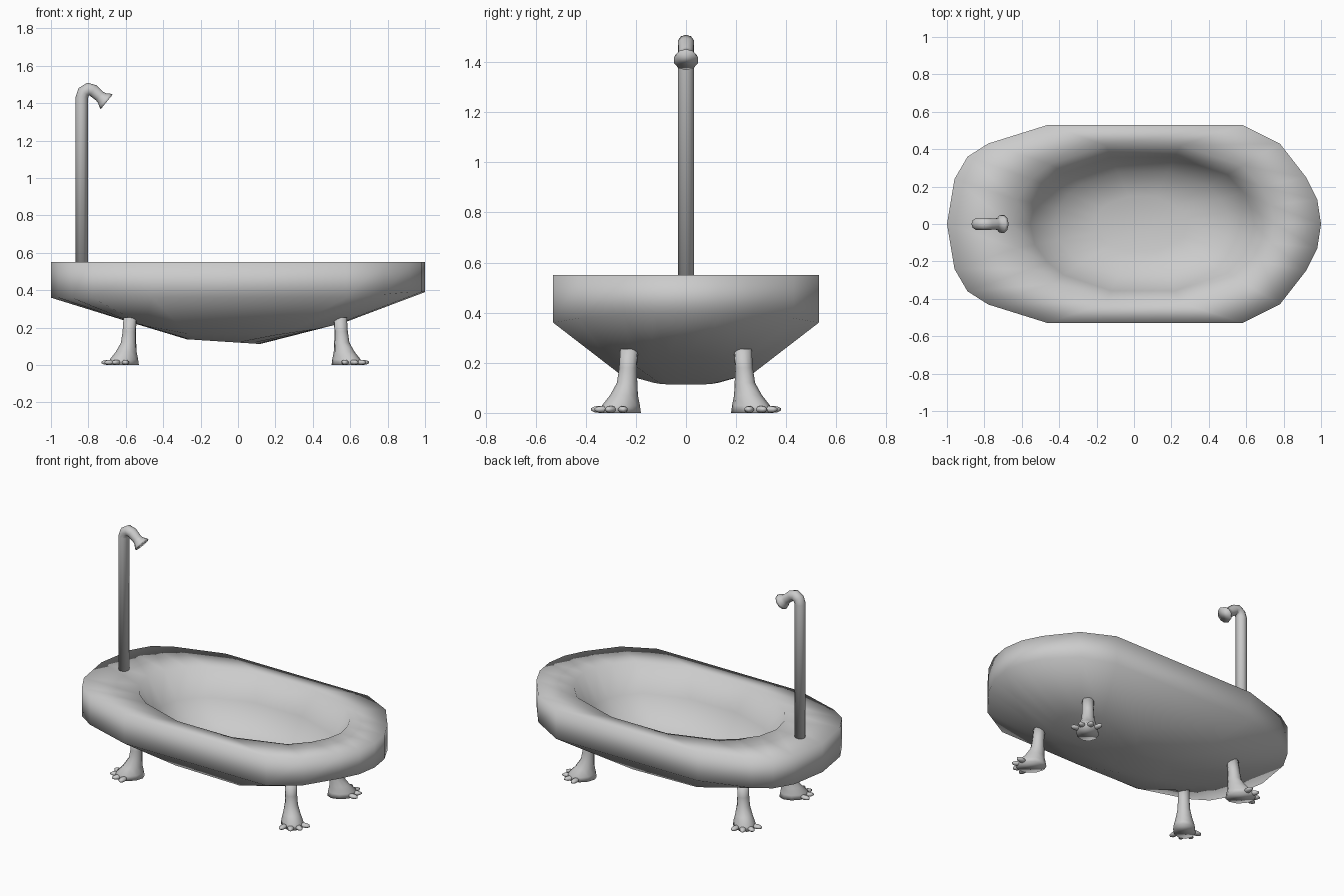
import bpy, bmesh, math
from mathutils import Vector, Matrix

cube = bpy.data.objects.get("Cube")
if cube:
    bpy.data.objects.remove(cube, do_unlink=True)

mat = bpy.data.materials.new("light_grey")
mat.use_nodes = True
GREY = (0.6, 0.6, 0.6, 1)
mat.diffuse_color = GREY
mat.node_tree.nodes["Principled BSDF"].inputs["Base Color"].default_value = GREY


def loft(bm, rings, cap_start=True, cap_end=True):
    """Bridge equal-length closed rings of points, capping the ends."""
    loops = [[bm.verts.new(p) for p in ring] for ring in rings]
    n = len(loops[0])
    for a, b in zip(loops, loops[1:]):
        for i in range(n):
            j = (i + 1) % n
            bm.faces.new((a[i], a[j], b[j], b[i]))
    if cap_start:
        bm.faces.new(loops[0][::-1])
    if cap_end:
        bm.faces.new(loops[-1])


def finish(bm, name):
    bmesh.ops.recalc_face_normals(bm, faces=bm.faces)
    for f in bm.faces:
        f.smooth = True
    mesh = bpy.data.meshes.new(name)
    bm.to_mesh(mesh)
    bm.free()
    mesh.materials.append(mat)
    obj = bpy.data.objects.new(name, mesh)
    bpy.context.collection.objects.link(obj)
    return obj


def mirrored(half):
    """Complete a half outline (left tip to right tip) across the long axis."""
    return [(x, -y) for x, y in half] + [(x, y) for x, y in half[-2:0:-1]]


# Tub: outer outline, inner lip and lower belly, each with matching points
outer = mirrored([(-1, 0), (-.96, .24), (-.89, .36), (-.78, .43), (-.46, .53),
                  (.58, .53), (.78, .43), (.92, .25), (.98, .13), (1, 0)])
lip = mirrored([(-.66, 0), (-.63, .13), (-.55, .24), (-.45, .32), (-.15, .42),
                (.25, .42), (.58, .31), (.68, .2), (.73, .1), (.75, 0)])
belly = mirrored([(-.62, 0), (-.6, .08), (-.56, .14), (-.5, .19), (-.27, .27),
                  (.2, .27), (.42, .21), (.52, .14), (.56, .07), (.57, 0)])


def base_z(x):
    return .36 + .03 * min(1, max(0, (x - .58) / .34))


def shrink(ring, s, z):
    return [(.04 + (x - .04) * s, y * s, z) for x, y in ring]


bm = bmesh.new()
loft(bm, [
    [(-.08 + (x + .03) * .33, y * .48, .12 - .065 * (-.08 + (x + .03) * .33)) for x, y in belly],
    [(x, y, .15 + .24 * x * x) for x, y in belly],
    [(x, y, base_z(x)) for x, y in outer],
    [(x, y, .55) for x, y in outer],
    [(x, y, .55) for x, y in lip],
    shrink(lip, .85, .38),
    shrink(lip, .66, .25),
    shrink(lip, .35, .2),
])
finish(bm, "bathtub")


# Shower pipe with a bent top and flared head
def tube(name, path, sides):
    pts = [Vector((x, 0, z)) for x, z, r in path]
    rings = []
    for i, p in enumerate(pts):
        t = (pts[min(i + 1, len(pts) - 1)] - pts[max(i - 1, 0)]).normalized()
        u, r = Vector((t.z, 0, -t.x)), path[i][2]
        rings.append([p + r * (u * math.cos(a) + Vector((0, 1, 0)) * math.sin(a))
                      for a in (math.tau * k / sides for k in range(sides))])
    bm = bmesh.new()
    loft(bm, rings)
    return finish(bm, name)


tube("shower_pipe", [(-.835, .5, .034), (-.835, 1.43, .034), (-.825, 1.46, .034),
                     (-.80, 1.476, .034), (-.775, 1.468, .033), (-.74, 1.438, .03),
                     (-.725, 1.425, .034), (-.713, 1.416, .046), (-.702, 1.407, .05)], 10)


# Webbed feet, toes pointing diagonally outward
def foot(name, cx, sx, sy):
    turn = Matrix.Rotation(math.atan2(sy, sx), 4, 'Z')
    place = Matrix.Translation((cx, .235 * sy, 0)) @ turn
    bm = bmesh.new()
    # forward offset, half length, half width, height
    sections = [(-.012, .036, .036, .255), (-.005, .036, .036, .18), (.0, .042, .04, .12),
                (.018, .06, .052, .07), (.035, .085, .065, .03), (.035, .09, .068, 0)]
    loft(bm, [[(o + l * math.cos(a), w * math.sin(a), z)
               for a in (math.tau * k / 10 for k in range(10))]
              for o, l, w, z in sections])
    # Four splayed toes, flattened on the ground
    for k in range(4):
        a = math.radians(-48 + 32 * k)
        m = (Matrix.Translation((.03, 0, 0)) @ Matrix.Rotation(a, 4, 'Z')
             @ Matrix.Translation((.088, 0, .014)) @ Matrix.Diagonal((.038, .02, .014, 1)))
        bmesh.ops.create_uvsphere(bm, u_segments=8, v_segments=5, radius=1, matrix=m)
    bm.transform(place)
    finish(bm, name)


for side, sy in (("front", -1), ("back", 1)):
    foot(side + "_right_foot", -.585, -1, sy)
    foot(side + "_left_foot", .555, 1, sy)
